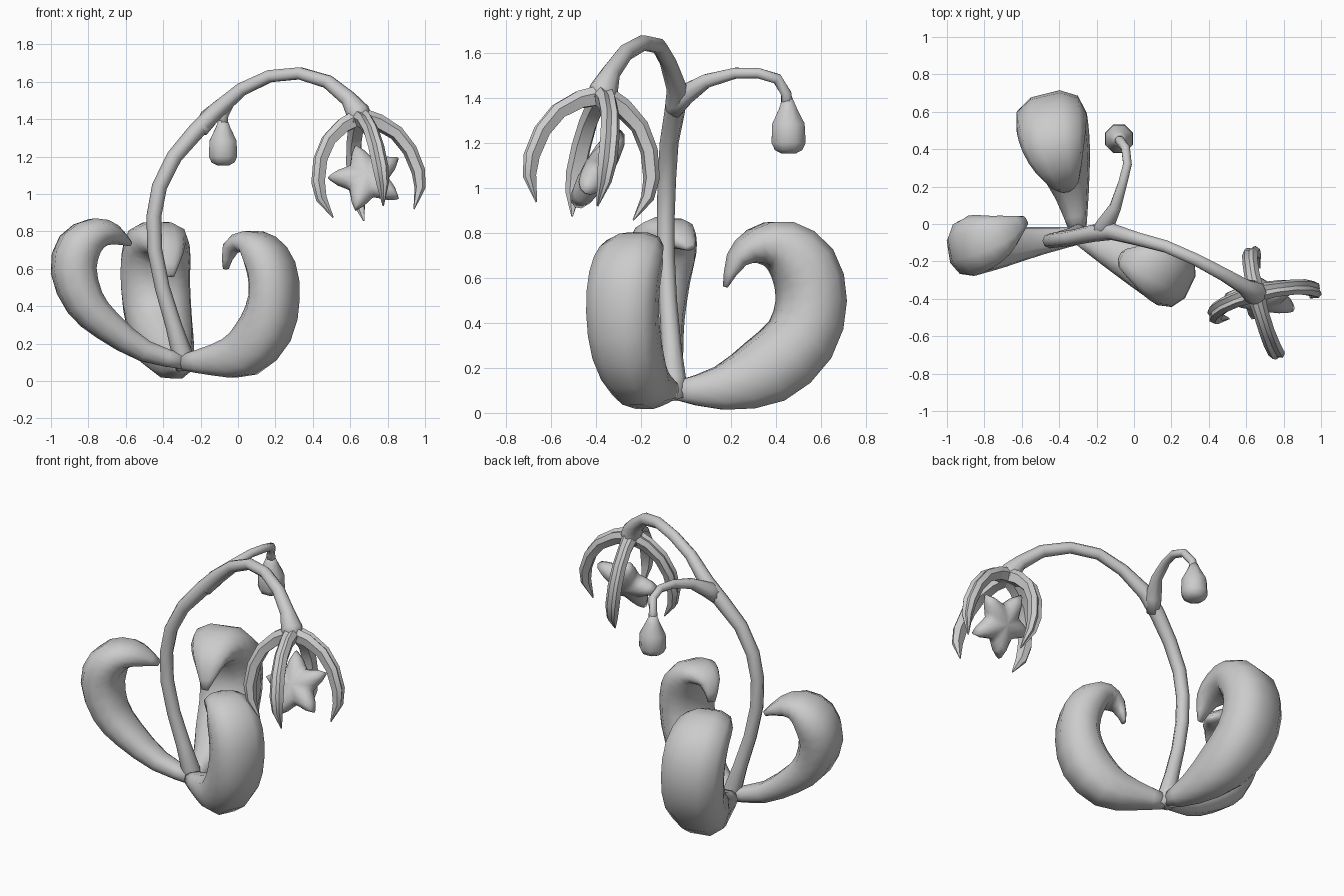
import bpy, bmesh, math
from mathutils import Vector

OCT = [(math.cos(i * math.pi / 4 + .39), math.sin(i * math.pi / 4 + .39)) for i in range(8)]
LEAF = [(1, 0), (.88, .62), (.42, .97), (-.42, .97), (-.88, .62),
        (-1, 0), (-.85, -.6), (-.4, -.95), (.4, -.95), (.85, -.6)]


def finish(name, bm, angle=None):
    bmesh.ops.recalc_face_normals(bm, faces=bm.faces)
    me = bpy.data.meshes.new(name)
    bm.to_mesh(me)
    bm.free()
    ob = bpy.data.objects.new(name, me)
    bpy.context.collection.objects.link(ob)
    if angle:
        bpy.ops.object.select_all(action='DESELECT')
        bpy.context.view_layer.objects.active = ob
        ob.select_set(True)
        bpy.ops.object.shade_smooth_by_angle(angle=math.radians(angle))
    else:
        for p in me.polygons:
            p.use_smooth = True
    return ob


def refine(rows):
    """Insert a smooth in-between row after every row."""
    out = []
    for i in range(len(rows) - 1):
        a, b, c, d = (rows[max(i - 1, 0)], rows[i], rows[i + 1], rows[min(i + 2, len(rows) - 1)])
        out += [b, tuple((9 * (q + r) - p - s) / 16 for p, q, r, s in zip(a, b, c, d))]
    return out + [rows[-1]]


def sweep(name, rows, side, profile=OCT, angle=None):
    """Sweep a profile along rows of (x, y, z, half thickness, half width)."""
    bm = bmesh.new()
    pts = [Vector(r[:3]) for r in rows]
    rings = []
    for i, r in enumerate(rows):
        t = (pts[min(i + 1, len(pts) - 1)] - pts[max(i - 1, 0)]).normalized()
        w = Vector(side)
        w = (w - t * w.dot(t)).normalized()
        n = t.cross(w)
        rings.append([bm.verts.new(pts[i] + w * (u * r[4]) + n * (v * r[3])) for u, v in profile])
    k = len(profile)
    for a, b in zip(rings, rings[1:]):
        for j in range(k):
            bm.faces.new((a[j], a[(j + 1) % k], b[(j + 1) % k], b[j]))
    bm.faces.new(rings[0])
    bm.faces.new(rings[-1])
    return finish(name, bm, angle)


def tube(name, rows, side):
    return sweep(name, [(x, y, z, r, r) for x, y, z, r in rows], side, OCT)


# Three thick curling leaves
sweep("left_leaf", refine([
    (-.28, -.06, .10, .04, .045), (-.50, -.09, .16, .06, .075), (-.70, -.12, .295, .085, .11),
    (-.82, -.135, .42, .105, .13), (-.88, -.13, .59, .12, .15), (-.85, -.11, .72, .115, .16),
    (-.76, -.08, .79, .085, .135), (-.67, -.035, .785, .055, .09), (-.58, .02, .735, .015, .025)]),
    (.16, -.98, 0), LEAF)
sweep("back_leaf", refine([
    (-.30, -.04, .10, .045, .045), (-.33, .15, .11, .10, .09), (-.38, .35, .185, .155, .15),
    (-.42, .505, .325, .155, .18), (-.44, .555, .50, .15, .19), (-.44, .52, .65, .145, .19),
    (-.43, .42, .74, .12, .17), (-.40, .31, .74, .08, .13), (-.37, .225, .68, .045, .08),
    (-.36, .175, .56, .01, .02)]), (.97, .24, 0), LEAF)
sweep("front_leaf", refine([
    (-.29, -.07, .10, .045, .045), (-.13, -.14, .11, .085, .09), (.03, -.21, .145, .13, .13),
    (.15, -.265, .28, .14, .155), (.195, -.285, .45, .125, .165), (.18, -.275, .60, .12, .165),
    (.12, -.245, .70, .10, .155), (.04, -.215, .745, .06, .12), (-.04, -.19, .71, .04, .065),
    (-.065, -.17, .60, .012, .025)]), (.43, .9, 0), LEAF)

# Arching main stem, flared at both ends
tube("main_stem", [
    (-.285, -.045, .06, .045), (-.30, -.055, .15, .055), (-.345, -.065, .30, .044), (-.405, -.08, .50, .04),
    (-.445, -.09, .70, .04), (-.45, -.09, .88, .04), (-.42, -.085, 1.04, .041), (-.34, -.075, 1.20, .042),
    (-.22, -.05, 1.34, .046), (-.12, -.04, 1.44, .046), (.02, -.08, 1.56, .037), (.17, -.12, 1.63, .035),
    (.33, -.19, 1.645, .035), (.48, -.27, 1.60, .038), (.59, -.335, 1.51, .044), (.64, -.365, 1.44, .064),
    (.655, -.375, 1.385, .068)], (.4, .9, 0))

# Side branch and hanging bud
tube("bud_branch", [
    (-.20, -.06, 1.34, .04), (-.155, -.01, 1.41, .05), (-.10, .09, 1.475, .033), (-.06, .22, 1.51, .026),
    (-.035, .32, 1.51, .025), (-.045, .405, 1.485, .025), (-.075, .445, 1.42, .025), (-.08, .452, 1.34, .03)],
    (1, 0, 0))
tube("bud", [
    (-.08, .45, 1.40, .024), (-.08, .453, 1.355, .042), (-.08, .455, 1.285, .078), (-.08, .456, 1.20, .082),
    (-.08, .456, 1.168, .066), (-.08, .456, 1.153, .035)], (1, 0, 0))

# Four grooved drooping petals around the tilted flower axis
GROOVE = [(-1, .2), (-.55, .95), (0, .7), (.55, .95), (1, .2), (.65, -1), (-.65, -1)]
hub = Vector((.65, -.37, 1.415))
tilt = Vector((0, 0, 1)).rotation_difference(Vector((-.075, .08, .52)))
arc = [(.0, .0, .045, .05), (.10, .04, .04, .042), (.19, .11, .036, .042), (.25, .21, .034, .044),
       (.28, .33, .032, .044), (.275, .42, .026, .034), (.225, .53, .003, .004)]
for k in range(4):
    a = math.radians(14 + 90 * k)
    rows = [(*(hub + tilt @ Vector((r * math.cos(a), r * math.sin(a), -d))), th, wd)
            for r, d, th, wd in arc]
    sweep(f"petal_{k + 1}", rows, tilt @ Vector((-math.sin(a), math.cos(a), 0)), GROOVE, 35)

# Puffy five-pointed star inside the flower
n = Vector((.02, -.85, .5)).normalized()
u = Vector((-1, 0, 0))
u = (u - n * u.dot(n)).normalized()
v = n.cross(u)
c = Vector((.69, -.39, 1.085))
radius = [.21, .168, .132, .115, .132, .168]
bm = bmesh.new()
layers = []
for s, h in ((.4, .06), (.75, .048), (.95, .026), (1, 0), (.95, -.026), (.75, -.048), (.4, -.06)):
    layers.append([bm.verts.new(c + n * h + (u * math.cos(i * math.pi / 15) + v * math.sin(i * math.pi / 15))
                                * radius[i % 6] * s) for i in range(30)])
for a, b in zip(layers, layers[1:]):
    for i in range(30):
        bm.faces.new((a[i], a[(i + 1) % 30], b[(i + 1) % 30], b[i]))
for ring, h in ((layers[0], .065), (layers[-1], -.065)):
    mid = bm.verts.new(c + n * h)
    for i in range(30):
        bm.faces.new((ring[i], ring[(i + 1) % 30], mid))
finish("star", bm)
